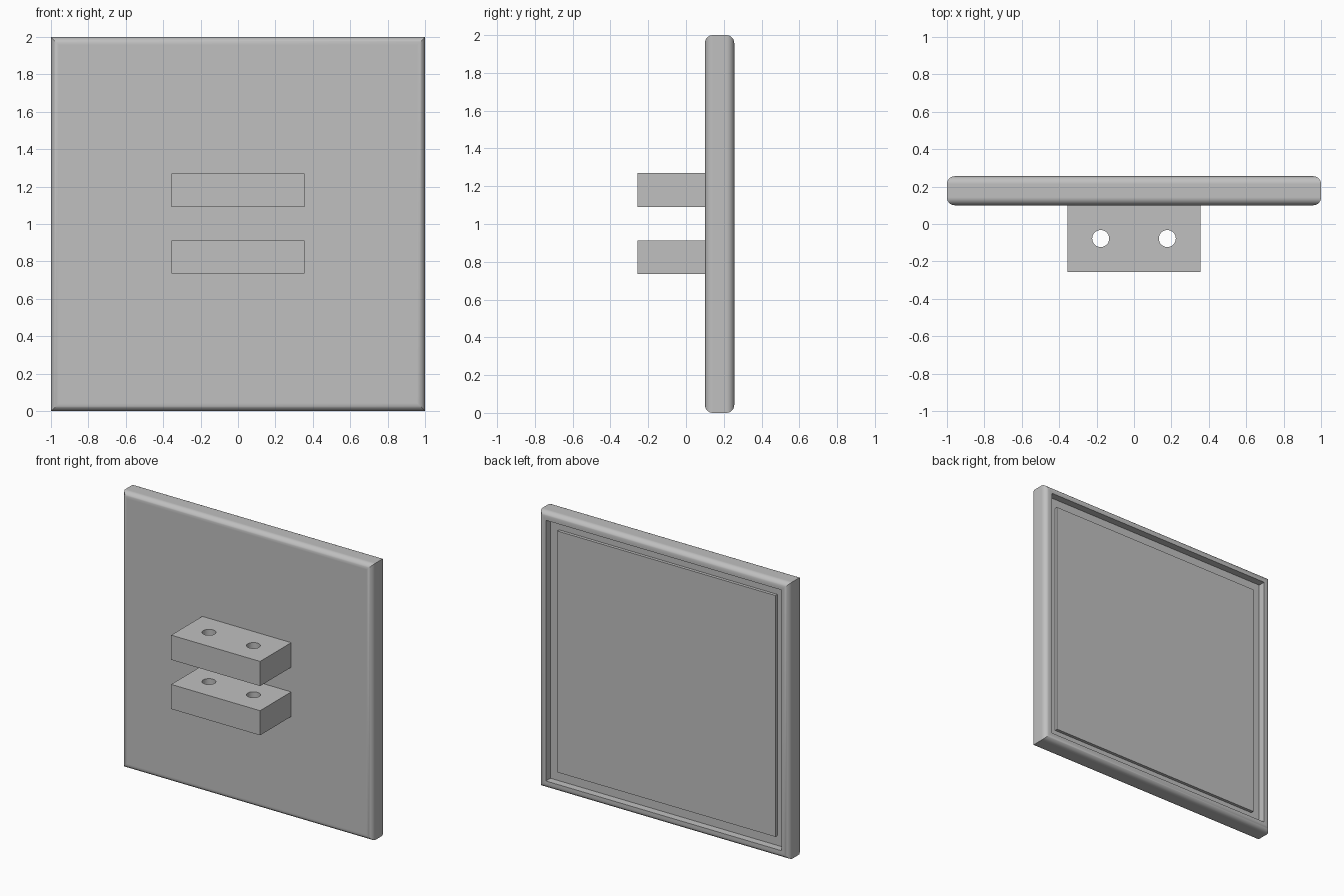
import bpy, bmesh, math
from mathutils import Matrix

cube = bpy.data.objects.get("Cube")
if cube:
    bpy.data.objects.remove(cube, do_unlink=True)

GREY = (0.527, 0.527, 0.527, 1.0)
grey = bpy.data.materials.new("plain grey")
grey.use_nodes = True
grey.diffuse_color = GREY
grey.node_tree.nodes["Principled BSDF"].inputs["Base Color"].default_value = GREY


def add_object(name, bm):
    bmesh.ops.recalc_face_normals(bm, faces=bm.faces)
    mesh = bpy.data.meshes.new(name)
    bm.to_mesh(mesh)
    bm.free()
    mesh.materials.append(grey)
    obj = bpy.data.objects.new(name, mesh)
    bpy.context.collection.objects.link(obj)
    return obj


def activate(obj):
    bpy.ops.object.select_all(action='DESELECT')
    obj.select_set(True)
    bpy.context.view_layer.objects.active = obj


FRONT, BACK, RADIUS, STEPS = 0.1, 0.2555, 0.042, 8


def edge_arc(centre_y, start):
    """Quarter round as (half size, y) pairs."""
    for i in range(STEPS + 1):
        a = start + math.pi / 2 * i / STEPS
        yield 1 - RADIUS + RADIUS * math.cos(a), centre_y + RADIUS * math.sin(a)


# Panel: square rings following one edge profile, with mitred corners
profile = list(edge_arc(FRONT + RADIUS, -math.pi / 2))
profile += edge_arc(BACK - RADIUS, 0)
profile += [(0.942, BACK), (0.942, 0.203),      # rim and recess
            (0.872, 0.203), (0.872, 0.225)]     # raised inner panel
bm = bmesh.new()
corners = ((-1, -1), (1, -1), (1, 1), (-1, 1))
rings = [[bm.verts.new((cx * h, y, 1 + cz * h)) for cx, cz in corners]
         for h, y in profile]
for a, b in zip(rings, rings[1:]):
    for i in range(4):
        j = (i + 1) % 4
        bm.faces.new((a[i], a[j], b[j], b[i]))
bm.faces.new(rings[0])
bm.faces.new(rings[-1])
panel = add_object("panel", bm)
activate(panel)
bpy.ops.object.shade_smooth_by_angle(angle=math.radians(30))
panel.modifiers.new("flat faces stay flat", 'WEIGHTED_NORMAL').keep_sharp = True

# Two mounting blocks, each with a pair of vertical holes
for name, z in (("lower_mounting_block", 0.824), ("upper_mounting_block", 1.18)):
    bm = bmesh.new()
    bmesh.ops.create_cube(bm, size=1, matrix=Matrix.Translation((0, -0.0777, z))
                          @ Matrix.Diagonal((0.711, 0.3555, 0.178, 1)))
    block = add_object(name, bm)

    bm = bmesh.new()
    for side in (-1, 1):
        bmesh.ops.create_cone(bm, cap_ends=True, segments=32, radius1=0.0455,
                              radius2=0.0455, depth=0.3,
                              matrix=Matrix.Translation((0.178 * side, -0.0777, z)))
    cutter = add_object("hole_cutter", bm)
    cutter.hide_render = True

    cut = block.modifiers.new("holes", 'BOOLEAN')
    cut.operation = 'DIFFERENCE'
    cut.solver = 'EXACT'
    cut.object = cutter
    activate(block)
    bpy.ops.object.modifier_apply(modifier=cut.name)
    bpy.data.objects.remove(cutter, do_unlink=True)
    bpy.ops.object.shade_smooth_by_angle(angle=math.radians(30))
